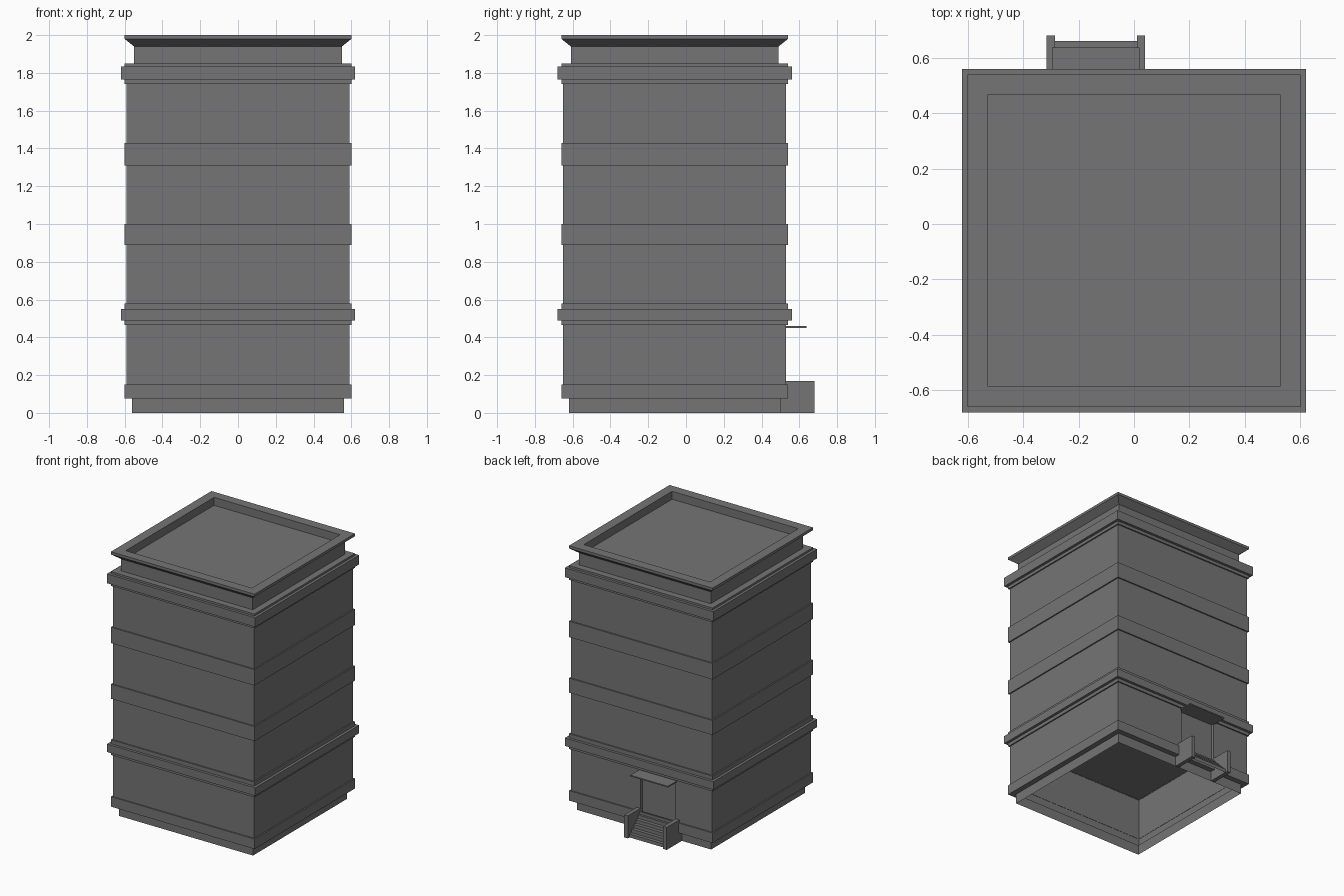
import bpy

if "Cube" in bpy.data.objects:
    bpy.data.objects.remove(bpy.data.objects["Cube"])

CY = -0.06                       # centre of the square tower in y
BACK = CY + 0.59                 # plane of the back wall
DX0, DX1, DZ0, DZ1 = -0.285, 0.01, 0.12, 0.455   # door opening

dark = bpy.data.materials.new("dark_stone")
dark.diffuse_color = (0.178, 0.178, 0.178, 1)
dark.use_nodes = True
dark.node_tree.nodes["Principled BSDF"].inputs["Base Color"].default_value = dark.diffuse_color


def mesh(name, verts, faces):
    me = bpy.data.meshes.new(name)
    me.from_pydata(verts, [], faces)
    me.materials.append(dark)
    ob = bpy.data.objects.new(name, me)
    bpy.context.collection.objects.link(ob)
    return ob


def shell(name, profile, cap=False, skip=()):
    """Square shell swept from (half width, z) points, listed bottom to top."""
    verts = [(sx * h, CY + sy * h, z) for h, z in profile
             for sx, sy in ((-1, -1), (1, -1), (1, 1), (-1, 1))]
    faces = []
    for r in range(len(profile) - 1):
        for i in range(4):
            if i not in skip:
                a, b = r * 4, (i + 1) % 4
                faces.append((a + i, a + b, a + 4 + b, a + 4 + i))
    if cap:
        n = len(verts)
        faces.append((n - 4, n - 3, n - 2, n - 1))
    return mesh(name, verts, faces)


def box(name, x0, x1, y0, y1, z0, z1):
    v = [(x, y, z) for z in (z0, z1) for x, y in ((x0, y0), (x1, y0), (x1, y1), (x0, y1))]
    f = [(3, 2, 1, 0), (4, 5, 6, 7)] + [(i, (i + 1) % 4, (i + 1) % 4 + 4, i + 4) for i in range(4)]
    return mesh(name, v, f)


def band(name, z0, z1):
    shell(name, [(0.588, z0), (0.60, z0), (0.60, z1), (0.588, z1)])


def cornice(name, z0, z1, z2, z3, inner):
    shell(name, [(0.588, z0), (0.60, z0), (0.60, z1), (0.62, z1),
                 (0.62, z2), (0.60, z2), (0.60, z3), (inner, z3)])


# Plinth and base band
shell("plinth", [(0.56, 0), (0.56, 0.075), (0.60, 0.075), (0.60, 0.15), (0.588, 0.15)])

# Ground storey: three plain walls, back wall pieced around the door
shell("ground_walls", [(0.59, 0.075), (0.59, 0.48)], skip=(2,))
zs, xs = (0.075, DZ0, DZ1, 0.48), (0.59, DX1, DX0, -0.59)
v = [(x, BACK, z) for z in zs for x in xs]
f = [(r * 4 + c, r * 4 + c + 1, r * 4 + c + 5, r * 4 + c + 4)
     for r in range(3) for c in range(3) if (r, c) != (1, 1)]
mesh("ground_back_wall", v, f)

# Recessed doorway
d = BACK - 0.025
v = [(x, y, z) for y in (BACK, d) for x, z in ((DX1, DZ0), (DX0, DZ0), (DX0, DZ1), (DX1, DZ1))]
mesh("doorway", v, [(4, 5, 6, 7)] + [(i, (i + 1) % 4, (i + 1) % 4 + 4, i + 4) for i in range(4)])

# Slab over the hollow ground storey
h = 0.59
mesh("ground_ceiling", [(-h, CY - h, 0.47), (-h, CY + h, 0.47), (h, CY + h, 0.47), (h, CY - h, 0.47)],
     [(0, 1, 2, 3)])

# Upper walls, string courses and cornices
shell("upper_walls", [(0.59, 0.57), (0.59, 1.75)])
cornice("lower_cornice", 0.465, 0.49, 0.55, 0.58, 0.588)
band("lower_string_course", 0.89, 1.0)
band("upper_string_course", 1.31, 1.43)
cornice("upper_cornice", 1.742, 1.765, 1.835, 1.85, 0.55)

# Parapet with flared rim and sunken roof
shell("parapet_roof", [(0.55, 1.85), (0.55, 1.94), (0.60, 1.98), (0.60, 2.0),
                       (0.527, 2.0), (0.527, 1.94)], cap=True)

# Entrance steps as a folded sheet
STEPS, RISE, RUN = 5, 0.026, 0.026
prof = []
for k in range(STEPS):
    y = 0.66 - k * RUN
    prof += [(y, k * RISE), (y, (k + 1) * RISE)]
prof.append((BACK - 0.025, STEPS * RISE))
v = [(x, y, z) for y, z in prof for x in (DX1, DX0)]
mesh("entrance_steps", v, [(2 * i, 2 * i + 1, 2 * i + 3, 2 * i + 2) for i in range(len(prof) - 1)])

# Stair side walls and door canopy
for side, x in (("left", -0.315), ("right", 0.01)):
    box("stair_wall_" + side, x, x + 0.03, 0.50, 0.68, 0, 0.17)
box("door_canopy", -0.295, 0.02, BACK - 0.02, 0.637, 0.45, 0.459)
